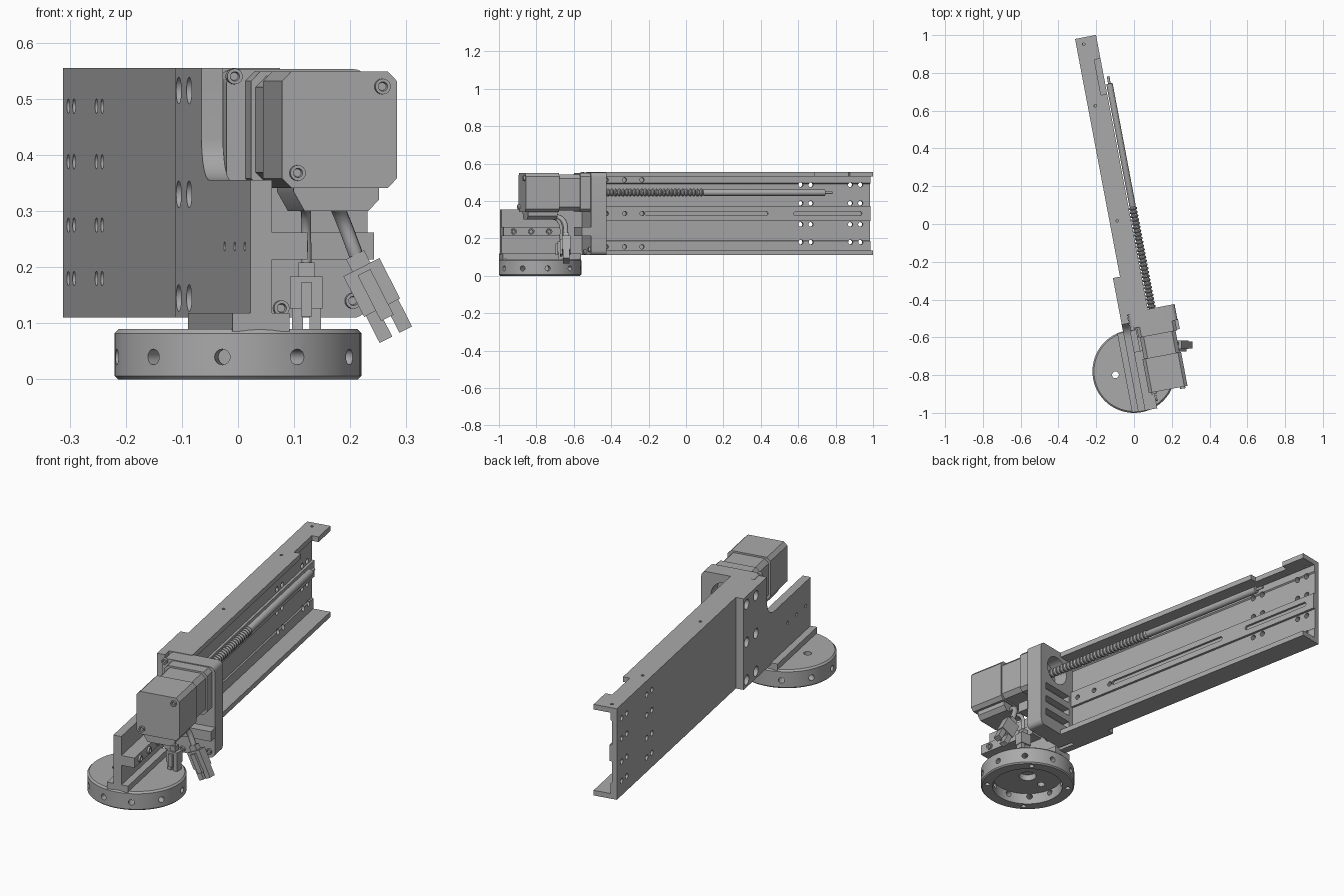
import bpy, bmesh, math
from mathutils import Matrix, Vector

cube = bpy.data.objects.get("Cube")
if cube:
    bpy.data.objects.remove(cube, do_unlink=True)

grey = bpy.data.materials.new("machined_grey")
grey.use_nodes = True
grey.diffuse_color = (0.4, 0.4, 0.4, 1)
grey.node_tree.nodes["Principled BSDF"].inputs["Base Color"].default_value = (0.4, 0.4, 0.4, 1)

# The rail assembly is turned about the centre of the base disc
TURN = Matrix.Translation((0, -0.78, 0)) @ Matrix.Rotation(math.radians(10.7), 4, 'Z')
AXES = {'x': lambda a, b, h: (h, a, b), 'y': lambda a, b, h: (a, h, b), 'z': lambda a, b, h: (a, b, h)}


def make(name, bm, matrix=TURN):
    bmesh.ops.recalc_face_normals(bm, faces=bm.faces)
    me = bpy.data.meshes.new(name)
    bm.to_mesh(me)
    bm.free()
    me.materials.append(grey)
    me.shade_smooth()
    me.set_sharp_from_angle(angle=math.radians(30))
    ob = bpy.data.objects.new(name, me)
    bpy.context.collection.objects.link(ob)
    ob.matrix_world = matrix
    return ob


def prism(name, pts, axis, lo, hi, matrix=TURN):
    bm = bmesh.new()
    f = bm.faces.new([bm.verts.new(AXES[axis](a, b, lo)) for a, b in pts])
    ext = bmesh.ops.extrude_face_region(bm, geom=[f])["geom"]
    move = Vector(AXES[axis](0, 0, hi - lo))
    bmesh.ops.translate(bm, vec=move, verts=[v for v in ext if isinstance(v, bmesh.types.BMVert)])
    return make(name, bm, matrix)


def box(name, x, y, z, matrix=TURN):
    return prism(name, [(x[0], y[0]), (x[1], y[0]), (x[1], y[1]), (x[0], y[1])], 'z', *z, matrix)


def rounded(x, z, r, n=6):
    pts = []
    for k, (cx, cz) in enumerate([(x[1], z[1]), (x[0], z[1]), (x[0], z[0]), (x[1], z[0])]):
        cx += -r if cx == x[1] else r
        cz += -r if cz == z[1] else r
        for i in range(n + 1):
            t = math.pi / 2 * (k + i / n)
            pts.append((cx + r * math.cos(t), cz + r * math.sin(t)))
    return pts


def rod(name, axis, a, b, r, lo, hi, n=20):
    ring = [(a + r * math.cos(i * math.tau / n), b + r * math.sin(i * math.tau / n)) for i in range(n)]
    return prism(name, ring, axis, lo, hi)


def lathe(name, profile, axis, centre, closed=False, steps=32):
    bm = bmesh.new()
    d, up = Vector(AXES[axis](1, 0, 0)), Vector(AXES[axis](0, 0, 1))
    vs = [bm.verts.new(Vector(centre) + d * r + up * h) for r, h in profile]
    es = [bm.edges.new(p) for p in zip(vs, vs[1:])]
    if closed:
        es.append(bm.edges.new((vs[-1], vs[0])))
    bmesh.ops.spin(bm, geom=vs + es, cent=centre, axis=up, angle=math.tau, steps=steps)
    bmesh.ops.remove_doubles(bm, verts=bm.verts, dist=1e-5)
    return make(name, bm)


def cut(ob, cutters):
    for c in cutters:
        c.hide_render = True
        m = ob.modifiers.new("cut", 'BOOLEAN')
        m.operation, m.solver, m.object = 'DIFFERENCE', 'EXACT', c
    bpy.context.view_layer.update()
    me = bpy.data.meshes.new_from_object(ob.evaluated_get(bpy.context.evaluated_depsgraph_get()))
    ob.modifiers.clear()
    ob.data = me
    me.shade_smooth()
    me.set_sharp_from_angle(angle=math.radians(30))
    for c in cutters:
        bpy.data.objects.remove(c, do_unlink=True)


def bolt(name, x, y, z, r=0.014, axis='y', out=-1):
    # Socket-head bolt, its head facing along the axis
    prof = [(0, -0.01), (r, -0.01), (r, 0.008), (r * 0.6, 0.008), (r * 0.5, 0), (0, 0)]
    lathe(name, [(a, h * out) for a, h in prof], axis, (x, y, z), steps=16)


# Base disc: hollow ring with radial holes
disc = lathe("base_disc", [(.04, .09), (.212, .09), (.22, .082), (.22, .006), (.214, 0),
                           (.165, 0), (.165, .055), (.04, .055)], 'z', (0, 0, 0), True, 72)
holes = []
for k in range(10):
    c = rod("hole", 'y', 0, 0.04, 0.014, 0.15, 0.25, 16)
    c.matrix_world = TURN @ Matrix.Rotation(math.radians(18 + 36 * k), 4, 'Z')
    holes.append(c)
for k in range(4):
    t = math.radians(45 + 90 * k)
    holes.append(rod("hole", 'z', .19 * math.cos(t), .19 * math.sin(t), .012, -.01, .03))
holes.append(rod("hole", 'z', -.1, 0, .018, .03, .1))
cut(disc, holes)

# Foot and tall adapter plate with a filleted step
box("foot", (-.05, .053), (-.213, .213), (.085, .118))
fillet = [(.18 + .075 * math.sin(t), .43 - .075 * math.cos(t))
          for t in [math.pi / 2 * i / 8 for i in range(9)]]
plate = prism("adapter_plate", [(-.215, .11), (.506, .11), (.506, .555), (.255, .555)] + fillet[::-1]
              + [(-.215, .355)], 'x', -.018, .021)
cut(plate, [rod("hole", 'x', y, z, .024, -.05, .015) for y in (.374, .474) for z in (.145, .33, .515)]
    + [rod("hole", 'x', y, .237, .008, -.05, 0, 12) for y in (.033, -.064, -.16)])

# Stop bar bolted to the adapter plate
box("stop_bar", (.02, .085), (-.215, .1), (.214, .262))
for y in (.033, -.064, -.16):
    bolt("stop_bar_bolt", .086, y, .237, .016, 'x', 1)

# Channel rail with a raised centre land
rail = prism("rail_channel", [(.02, .11), (.133, .11), (.133, .135), (.05, .135), (.05, .185), (.044, .19),
                              (.044, .293), (.056, .293), (.056, .373), (.044, .373), (.044, .49),
                              (.05, .495), (.05, .53), (.133, .53), (.133, .555), (.02, .555)],
             'y', .3, 1.787)
cuts = [rod("hole", 'x', y, z, .013, 0, .1, 14) for y in (1.41, 1.465, 1.68, 1.735) for z in (.18, .275, .388, .487)]
cuts += [prism("slot", rounded(y, (.322, .344), .0109), 'x', .045, .1) for y in ((.56, 1.23), (1.37, 1.74))]
cuts += [rod("hole", 'x', y, z, .012, .03, .1, 14) for y in (.35, .45, .545) for z in (.155, .333, .513)]
cuts += [rod("hole", 'z', .06, y, .007, .5, .6, 10) for y in (.8, 1.42, 1.75)]
cuts.append(box("notch", (.1, .2), (1.47, 1.66), (.5, .6)))
cut(rail, cuts)

# Motor mount plate with a round opening and pockets
SX, SZ = .16, .445
mount = prism("mount_plate", rounded((.022, .277), (.11, .553), .025), 'y', .225, .31)
cut(mount, [rod("bore", 'y', SX, SZ, .07, .24, .35, 32)]
    + [box("pocket", (.07, .24), (.275, .35), (z, z + .035)) for z in (.17, .24, .31)])
box("mount_block", (.05, .28), (.175, .23), (.214, .262))
for x, z in ((.035, .54), (.12, .127), (.25, .14)):
    bolt("mount_bolt", x, .222, z)

# Lead screw: threaded length, plain shaft and thin tip
thread = [(0, .24)]
for i in range(30):
    y = .25 + .0203 * i
    thread += [(.015, y), (.021, y + .006), (.021, y + .012), (.015, y + .018)]
lathe("lead_screw", thread + [(.017, .862), (.017, 1.52), (.007, 1.522), (.007, 1.56), (0, 1.56)],
      'y', (SX - .005, 0, SZ), steps=20)


# Motor: end cap, laminated body and front flange
def octagon(h, c):
    return [(SX + sx * a, SZ + sz * b) for sx, sz, q in ((1, 1, 0), (-1, 1, 1), (-1, -1, 0), (1, -1, 1))
            for a, b in (((h, h - c), (h - c, h)) if not q else ((h - c, h), (h, h - c)))]


prism("motor_cap", octagon(.104, .017), 'y', -.128, .055)
prism("motor_body", octagon(.096, .02), 'y', .05, .18)
prism("motor_flange", octagon(.104, .017), 'y', .17, .235)
for sx in (-1, 1):
    bolt("motor_bolt", SX + sx * .077, -.13, SZ + sx * .077)
prism("socket_housing", [(.08, .35), (.08, .335), (.1, .3), (.215, .3), (.235, .32), (.235, .35)], 'y', -.11, .05)


# Cables with plugs hanging from the socket housing
def cable(name, pts, r):
    cu = bpy.data.curves.new(name, 'CURVE')
    cu.dimensions, cu.bevel_depth, cu.bevel_resolution, cu.use_fill_caps = '3D', r, 3, True
    sp = cu.splines.new('BEZIER')
    sp.bezier_points.add(len(pts) - 1)
    for p, co in zip(sp.bezier_points, pts):
        p.co, p.handle_left_type, p.handle_right_type = co, 'AUTO', 'AUTO'
    cu.materials.append(grey)
    bpy.context.collection.objects.link(bpy.data.objects.new(name, cu))


def plug(name, top, tilt, w, length):
    m = Matrix.Translation(top) @ Matrix.Rotation(tilt, 4, 'Y')
    box(name + "_body", (-w, w), (-.022, .022), (-length * .6, 0), m)
    box(name + "_latch", (-w * .35, w * .35), (-.034, -.02), (-length * .75, -.01), m)
    for s in (-1, 1):
        box(name + "_prong", sorted((s * w * .2, s * w * .9)), (-.018, .018), (-length, -length * .55), m)
    box(name + "_collar", (-w * .5, w * .5), (-.015, .015), (-.01, .025), m)


cable("long_cable", [(.165, -.73, .325), (.18, -.66, .3), (.215, -.64, .21)], .013)
cable("short_cable", [(.12, -.74, .32), (.121, -.68, .29), (.122, -.665, .19)], .009)
plug("long_plug", (.22, -.64, .2), math.radians(-27), .036, .135)
plug("short_plug", (.122, -.665, .183), 0, .029, .095)
